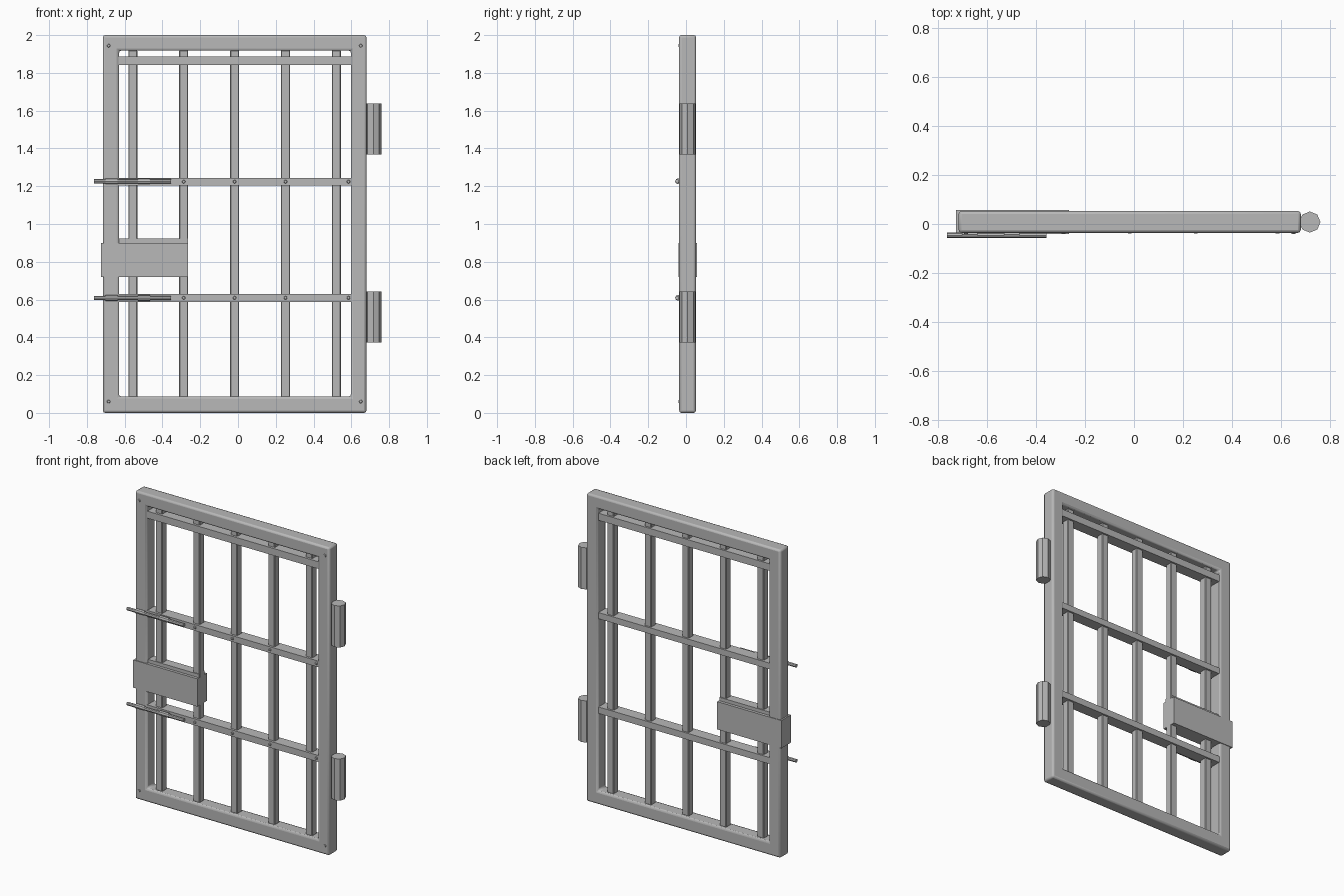
import bpy, bmesh, math
from mathutils import Matrix

if "Cube" in bpy.data.objects:
    bpy.data.objects.remove(bpy.data.objects["Cube"])

steel = bpy.data.materials.new("grey steel")
steel.diffuse_color = (0.48, 0.48, 0.48, 1)
steel.use_nodes = True
steel.node_tree.nodes["Principled BSDF"].inputs["Base Color"].default_value = steel.diffuse_color


def finish(name, bm, bevel=0, segments=1, smooth=False):
    bmesh.ops.recalc_face_normals(bm, faces=bm.faces)
    mesh = bpy.data.meshes.new(name)
    bm.to_mesh(mesh)
    bm.free()
    mesh.materials.append(steel)
    obj = bpy.data.objects.new(name, mesh)
    bpy.context.collection.objects.link(obj)
    if bevel:
        mod = obj.modifiers.new("edges", 'BEVEL')
        mod.width, mod.segments = bevel, segments
        mod.limit_method = 'ANGLE'
    if smooth:
        bpy.ops.object.select_all(action='DESELECT')
        obj.select_set(True)
        bpy.context.view_layer.objects.active = obj
        bpy.ops.object.shade_smooth_by_angle(angle=math.radians(35))
    return obj


def box(name, x, y, z, bevel=0):
    bm = bmesh.new()
    bmesh.ops.create_cube(bm, size=1)
    for v in bm.verts:
        v.co = [(r[0] + r[1]) / 2 + c * (r[1] - r[0]) for r, c in zip((x, y, z), v.co)]
    return finish(name, bm, bevel)


def cylinder(name, centre, radius, length, axis, sides=8, tip=1.0, smooth=False):
    bm = bmesh.new()
    turn = {'X': Matrix.Rotation(math.pi / 2, 4, 'Y'),
            'Y': Matrix.Rotation(math.pi / 2, 4, 'X'),
            'Z': Matrix.Identity(4)}[axis]
    bmesh.ops.create_cone(bm, cap_ends=True, segments=sides, radius1=radius,
                          radius2=radius * tip, depth=length,
                          matrix=Matrix.Translation(centre) @ turn)
    return finish(name, bm, 0, 1, smooth)


# Outer frame: one rectangular ring with rounded edges
bm = bmesh.new()
rings = []
for x0, x1, z0, z1 in ((-0.715, 0.68, 0, 2), (-0.63, 0.598, 0.087, 1.918)):
    for y in (-0.036, 0.053):
        rings.append([bm.verts.new((x, y, z))
                      for x, z in ((x0, z0), (x1, z0), (x1, z1), (x0, z1))])
for a, b in ((0, 1), (1, 3), (3, 2), (2, 0)):
    for i in range(4):
        j = (i + 1) % 4
        bm.faces.new((rings[a][i], rings[a][j], rings[b][j], rings[b][i]))
finish("door_frame", bm, 0.012, 2, True)

# Upright bars
bar_xs = [-0.557 + 0.2695 * i for i in range(5)]
for x in bar_xs:
    box("upright_bar", (x - 0.024, x + 0.024), (-0.016, 0.032), (0.084, 1.92), 0.004)

# Cross rails
for z0, z1 in ((0.588, 0.63), (1.203, 1.243), (1.842, 1.888)):
    box("cross_rail", (-0.635, 0.603), (-0.031, 0.044), (z0, z1))

# Rivets on the lower two rails and the frame corners
for z in (0.609, 1.224):
    for x in bar_xs[:4] + [0.585]:
        cylinder("rail_rivet", (x, -0.034, z), 0.010, 0.010, 'Y', 8, 0.7)
for x in (-0.685, 0.65):
    for z in (0.06, 1.944):
        cylinder("corner_rivet", (x, -0.0375, z), 0.010, 0.007, 'Y', 8, 0.7)

# Lock case with an inner block rising slightly above it
box("lock_case", (-0.725, -0.264), (-0.04, 0.057), (0.72, 0.90))
box("lock_inner_block", (-0.635, -0.266), (-0.022, 0.038), (0.74, 0.922))

# Sliding bolts and their collars
for z in (0.609, 1.226):
    cylinder("sliding_bolt", (-0.559, -0.046, z), 0.011, 0.406, 'X', 8)
    for x in (-0.67, -0.498):
        cylinder("bolt_collar", (x, -0.042, z), 0.0155, 0.062, 'X', 8)

# Hinge barrels
for z in (0.508, 1.502):
    cylinder("hinge_barrel", (0.717, 0.008, z), 0.043, 0.27, 'Z', 8)
